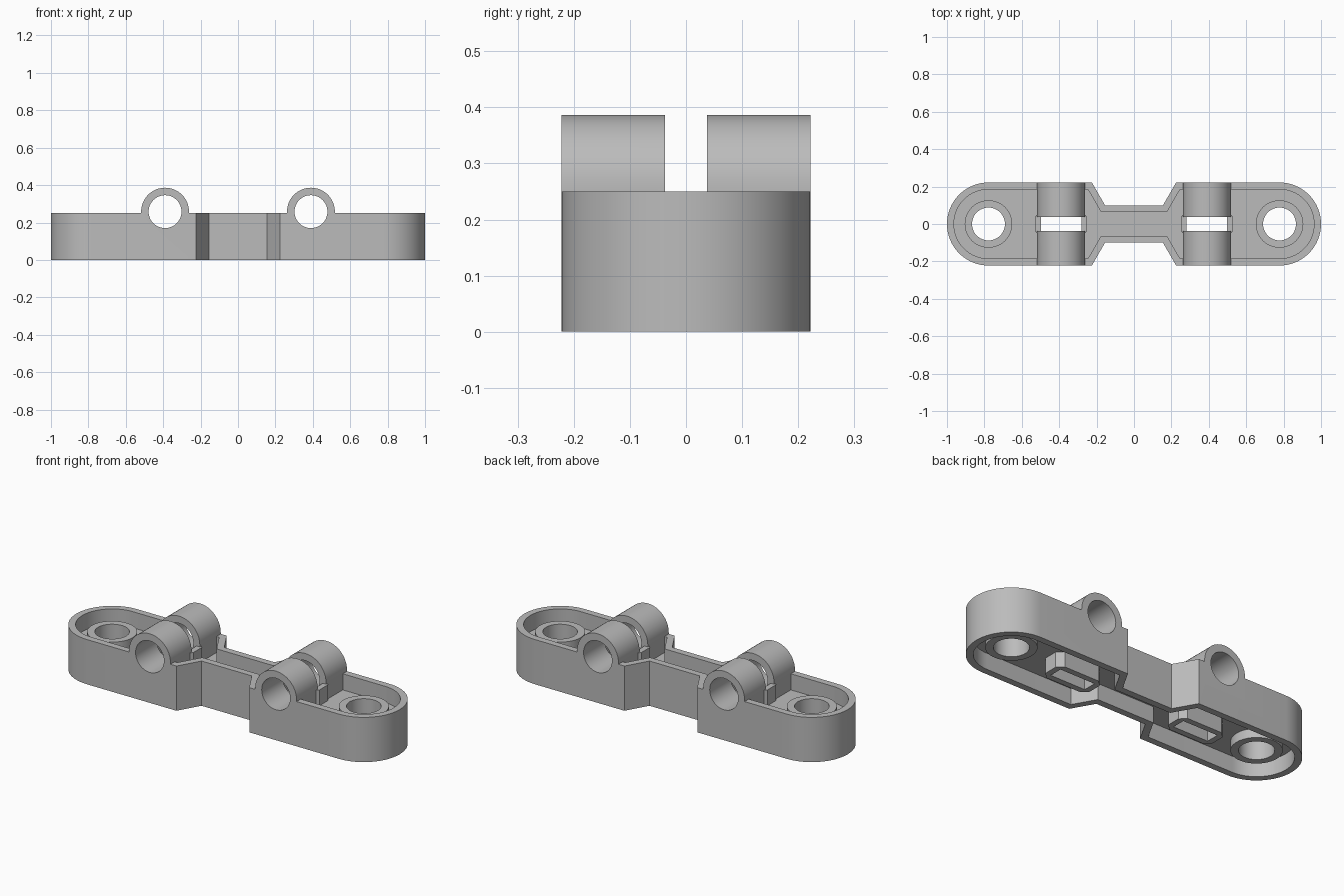
import bpy, bmesh, math
from mathutils import Matrix

if "Cube" in bpy.data.objects:
    bpy.data.objects.remove(bpy.data.objects["Cube"])

H = 0.25          # body height
R = 0.222         # half width and end radius
HOLE_X = 0.778    # screw hole position
PIN_X = 0.39      # knuckle position
PIN_Z = 0.258

grey = bpy.data.materials.new("light_grey")
grey.diffuse_color = (0.5, 0.5, 0.5, 1)
grey.use_nodes = True
grey.node_tree.nodes["Principled BSDF"].inputs["Base Color"].default_value = grey.diffuse_color


def prism(name, pts, z0, z1, matrix=None):
    """Extruded closed outline."""
    bm = bmesh.new()
    face = bm.faces.new([bm.verts.new((x, y, z0)) for x, y in pts])
    top = bmesh.ops.extrude_face_region(bm, geom=[face])
    verts = [v for v in top["geom"] if isinstance(v, bmesh.types.BMVert)]
    bmesh.ops.translate(bm, verts=verts, vec=(0, 0, z1 - z0))
    bmesh.ops.recalc_face_normals(bm, faces=bm.faces)
    if matrix:
        bm.transform(matrix)
    me = bpy.data.meshes.new(name)
    bm.to_mesh(me)
    bm.free()
    me.materials.append(grey)
    ob = bpy.data.objects.new(name, me)
    bpy.context.collection.objects.link(ob)
    return ob


def outline(t):
    """Dog-bone outline, inset by t."""
    r, w, dx = R - t, 0.10 - t, 0.57 * t
    half = [(0.155 + dx, -w), (0.225 + dx, -r)]
    n = 32
    half += [(HOLE_X + r * math.cos(a), r * math.sin(a))
             for a in (-math.pi / 2 + math.pi * i / n for i in range(n + 1))]
    half += [(0.225 + dx, r), (0.155 + dx, w)]
    return half + [(-x, -y) for x, y in half]


def circle(cx, cy, r, n=48):
    return [(cx + r * math.cos(2 * math.pi * i / n),
             cy + r * math.sin(2 * math.pi * i / n)) for i in range(n)]


def chamfered(cx, hx, hy, c):
    return [(cx + x, y) for x, y in (
        (hx, -hy + c), (hx, hy - c), (hx - c, hy), (-hx + c, hy),
        (-hx, hy - c), (-hx, -hy + c), (-hx + c, -hy), (hx - c, -hy))]


def rect(cx, hx, hy):
    return [(cx - hx, -hy), (cx + hx, -hy), (cx + hx, hy), (cx - hx, hy)]


body = prism("link_body", outline(0), 0, H)


def combine(tool, op):
    """Merge the tool into the body, then discard it."""
    mod = body.modifiers.new("combine", "BOOLEAN")
    mod.operation, mod.solver, mod.object = op, "EXACT", tool
    deps = bpy.context.evaluated_depsgraph_get()
    me = bpy.data.meshes.new_from_object(body.evaluated_get(deps))
    body.modifiers.clear()
    body.data = me
    bpy.data.objects.remove(tool)


# Pockets above and below the middle web
combine(prism("top_pocket", outline(0.037), 0.16, 0.5), "DIFFERENCE")
combine(prism("bottom_pocket", outline(0.037), -0.2, 0.09), "DIFFERENCE")

# Profiles in (x, z) are extruded along y
ALONG_Y = Matrix.Rotation(math.pi / 2, 4, "X")

for s in (-1, 1):
    px, hx = s * PIN_X, s * HOLE_X
    # Screw boss
    combine(prism("screw_boss", circle(hx, 0, 0.127), 0.04, 0.21), "UNION")
    # Pair of hinge knuckles: round top on a straight foot
    arch = [(px + 0.128 * math.cos(math.pi * i / 24),
             PIN_Z + 0.128 * math.sin(math.pi * i / 24)) for i in range(25)]
    arch += [(px - 0.128, 0.125), (px + 0.128, 0.125)]
    for y0, y1 in ((-R, -0.037), (0.037, R)):
        combine(prism("knuckle", arch, y0, y1, ALONG_Y), "UNION")
    # Collar round the tie slot
    combine(prism("slot_collar", chamfered(px, 0.14, 0.07, 0.032), 0.005, H - 0.002), "UNION")
    # Openings: slot, screw hole, pin bore
    combine(prism("slot_cut", rect(px, 0.108, 0.037), -0.2, 0.6), "DIFFERENCE")
    combine(prism("screw_hole", circle(hx, 0, 0.088), -0.2, 0.6), "DIFFERENCE")
    combine(prism("pin_bore", circle(px, PIN_Z, 0.088), -0.5, 0.5, ALONG_Y), "DIFFERENCE")

# Smooth curved faces, crisp edges
bpy.context.view_layer.objects.active = body
body.select_set(True)
bpy.ops.object.shade_smooth_by_angle(angle=math.radians(30))
